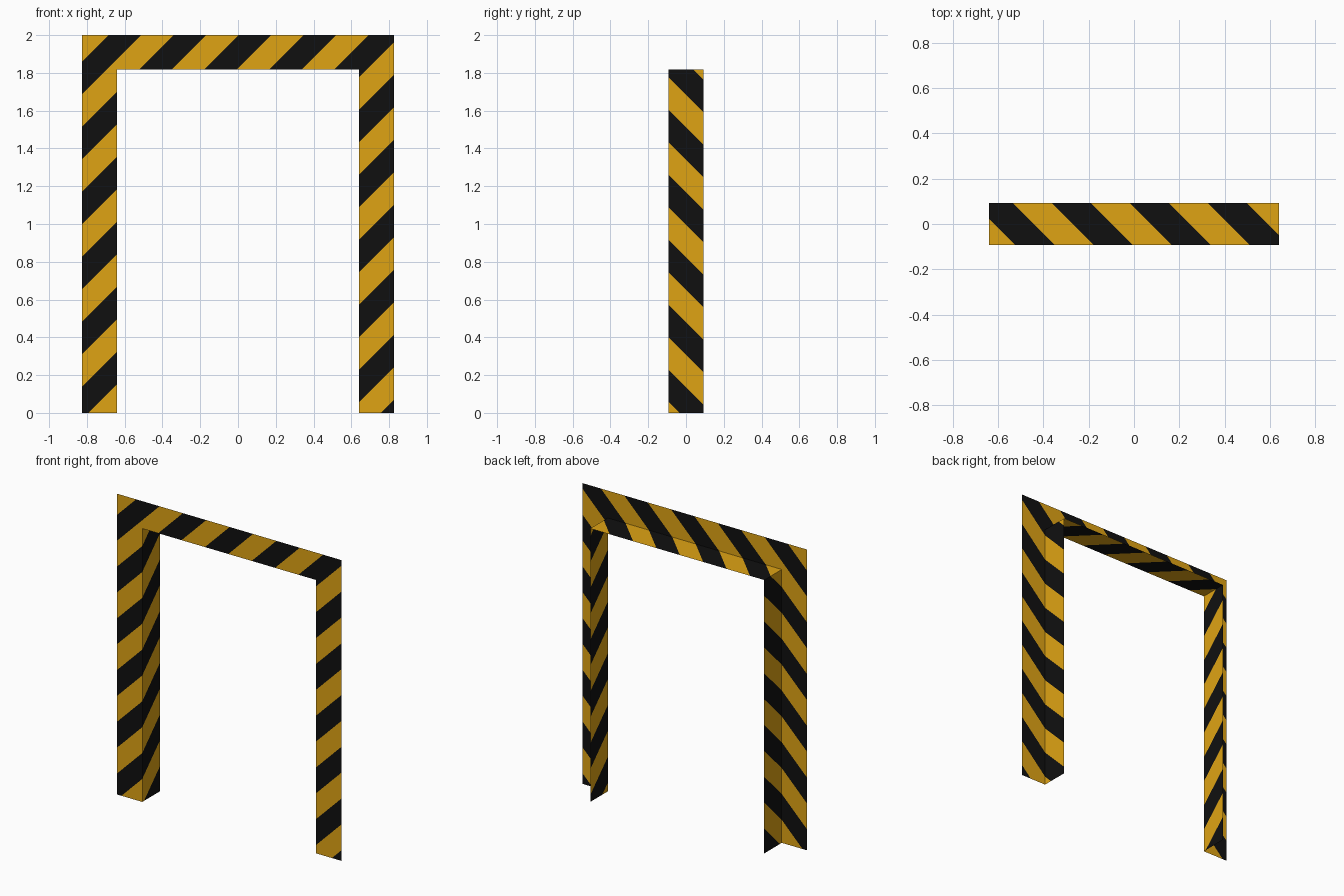
import bpy, bmesh
from mathutils import Vector

if "Cube" in bpy.data.objects:
    bpy.data.objects.remove(bpy.data.objects["Cube"])

W, H = 0.825, 2.0        # outer half width and height
w, h = 0.64, 1.818       # opening half width and height
D = 0.092                # half depth
PERIOD, BLACK, PHASE = 0.344, 0.172, 2.685   # diagonal stripes, measured along v - u


def material(name, col):
    m = bpy.data.materials.new(name)
    m.diffuse_color = (*col, 1)
    m.use_nodes = True
    m.node_tree.nodes["Principled BSDF"].inputs["Base Color"].default_value = m.diffuse_color
    return m


MATS = [material("hazard_yellow", (0.74, 0.37, 0.007)),
        material("hazard_black", (0.005, 0.005, 0.005))]


def striped_sheet(name, u0, u1, v0, v1, fold):
    """Flat sheet in unfolded (u, v), cut into diagonal stripes, then folded into place."""
    bm = bmesh.new()
    bm.faces.new([bm.verts.new((u, v, 0)) for u, v in
                  ((u0, v0), (u1, v0), (u1, v1), (u0, v1))])
    for k in range(-2, 13):
        for off in (0, BLACK):
            c = PHASE - k * PERIOD - off
            bmesh.ops.bisect_plane(bm, geom=bm.verts[:] + bm.edges[:] + bm.faces[:],
                                   plane_co=Vector((0, c, 0)),
                                   plane_no=Vector((-1, 1, 0)).normalized())
    for f in bm.faces:
        p = f.calc_center_median()
        f.material_index = int((PHASE - (p.y - p.x)) % PERIOD < BLACK)
    for vert in bm.verts:
        vert.co = fold(vert.co.x, vert.co.y)
    me = bpy.data.meshes.new(name)
    bm.to_mesh(me)
    bm.free()
    for m in MATS:
        me.materials.append(m)
    bpy.context.collection.objects.link(bpy.data.objects.new(name, me))


def front(u, v):
    return Vector((u, -D, v))


# Front casing
striped_sheet("left_front_casing", -W, -w, 0, h, front)
striped_sheet("right_front_casing", w, W, 0, h, front)
striped_sheet("header_casing", -W, W, h, H, front)

# Jambs and soffit folded back around the opening
striped_sheet("left_jamb", -w, -w + 2 * D, 0, h, lambda u, v: Vector((-w, -D + u + w, v)))
striped_sheet("right_jamb", w - 2 * D, w, 0, h, lambda u, v: Vector((w, -D + w - u, v)))
striped_sheet("soffit", -w, w, h - 2 * D, h, lambda u, v: Vector((u, -D + h - v, h)))
